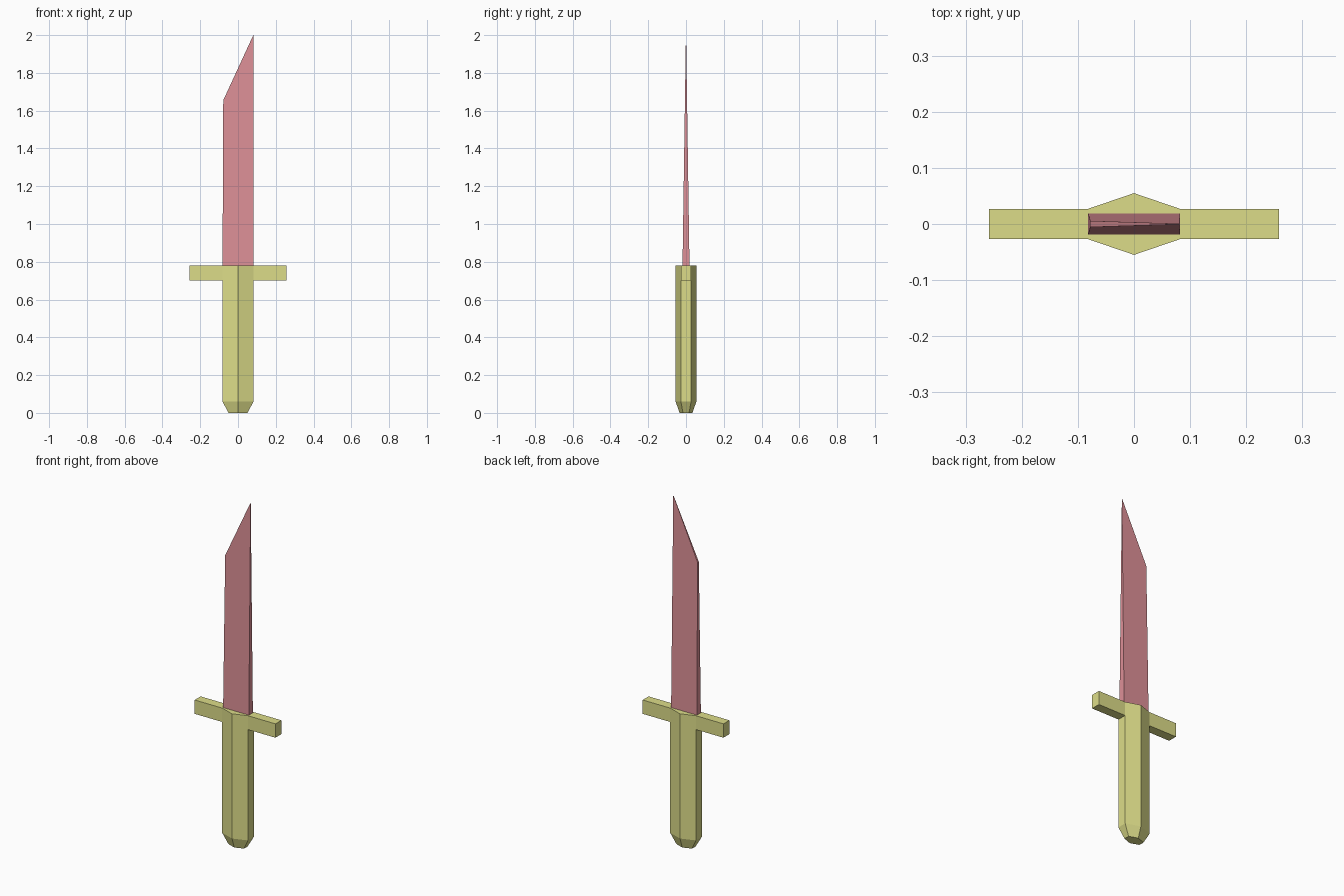
import bpy, bmesh

if "Cube" in bpy.data.objects:
    bpy.data.objects.remove(bpy.data.objects["Cube"])


def finish(bm, name, color):
    bmesh.ops.recalc_face_normals(bm, faces=bm.faces)
    mesh = bpy.data.meshes.new(name)
    bm.to_mesh(mesh)
    bm.free()
    mat = bpy.data.materials.new(name + "_color")
    mat.diffuse_color = color
    mat.use_nodes = True
    mat.node_tree.nodes["Principled BSDF"].inputs["Base Color"].default_value = mat.diffuse_color
    mesh.materials.append(mat)
    obj = bpy.data.objects.new(name, mesh)
    bpy.context.collection.objects.link(obj)
    return obj


def loft(rings):
    """Skin a list of equal-sized point rings into a closed solid."""
    bm = bmesh.new()
    loops = [[bm.verts.new(p) for p in ring] for ring in rings]
    for low, high in zip(loops, loops[1:]):
        for i in range(len(low)):
            j = (i + 1) % len(low)
            bm.faces.new((low[i], low[j], high[j], high[i]))
    bm.faces.new(loops[0][::-1])
    bm.faces.new(loops[-1])
    return bm


def hexagon(x, y_side, y_mid, z):
    return [(x, -y_side, z), (x, y_side, z), (0, y_mid, z),
            (-x, y_side, z), (-x, -y_side, z), (0, -y_mid, z)]


# Grip: hexagonal bar with a tapered pommel
bm = loft([hexagon(0.05, 0.016, 0.034, 0), hexagon(0.082, 0.027, 0.055, 0.06),
           hexagon(0.082, 0.027, 0.055, 0.70), hexagon(0.082, 0.027, 0.055, 0.78)])

# Crossguard: arms pulled out of the top side faces
bm.normal_update()
sides = [f for f in bm.faces
         if abs(f.normal.x) > 0.99 and f.calc_center_median().z > 0.70]
for face in bmesh.ops.extrude_discrete_faces(bm, faces=sides)["faces"]:
    for v in face.verts:
        v.co.x = 0.258 if v.co.x > 0 else -0.258
finish(bm, "handle_and_guard", (0.72, 0.72, 0.25, 1))


# Blade: slanted tip, thinning towards the point
def blade_ring(x_left, z_left, x_right, z_right):
    def half(z):
        return 0.018 * (2.0 - z) / 1.22 + 0.0005
    a, b = half(z_left), half(z_right)
    return [(x_left, -a, z_left), (x_right, -b, z_right),
            (x_right, b, z_right), (x_left, a, z_left)]


bm = loft([blade_ring(-0.082, 0.78, 0.082, 0.78),
           blade_ring(-0.078, 1.655, 0.081, 2.0)])
finish(bm, "blade", (0.73, 0.28, 0.31, 1))
